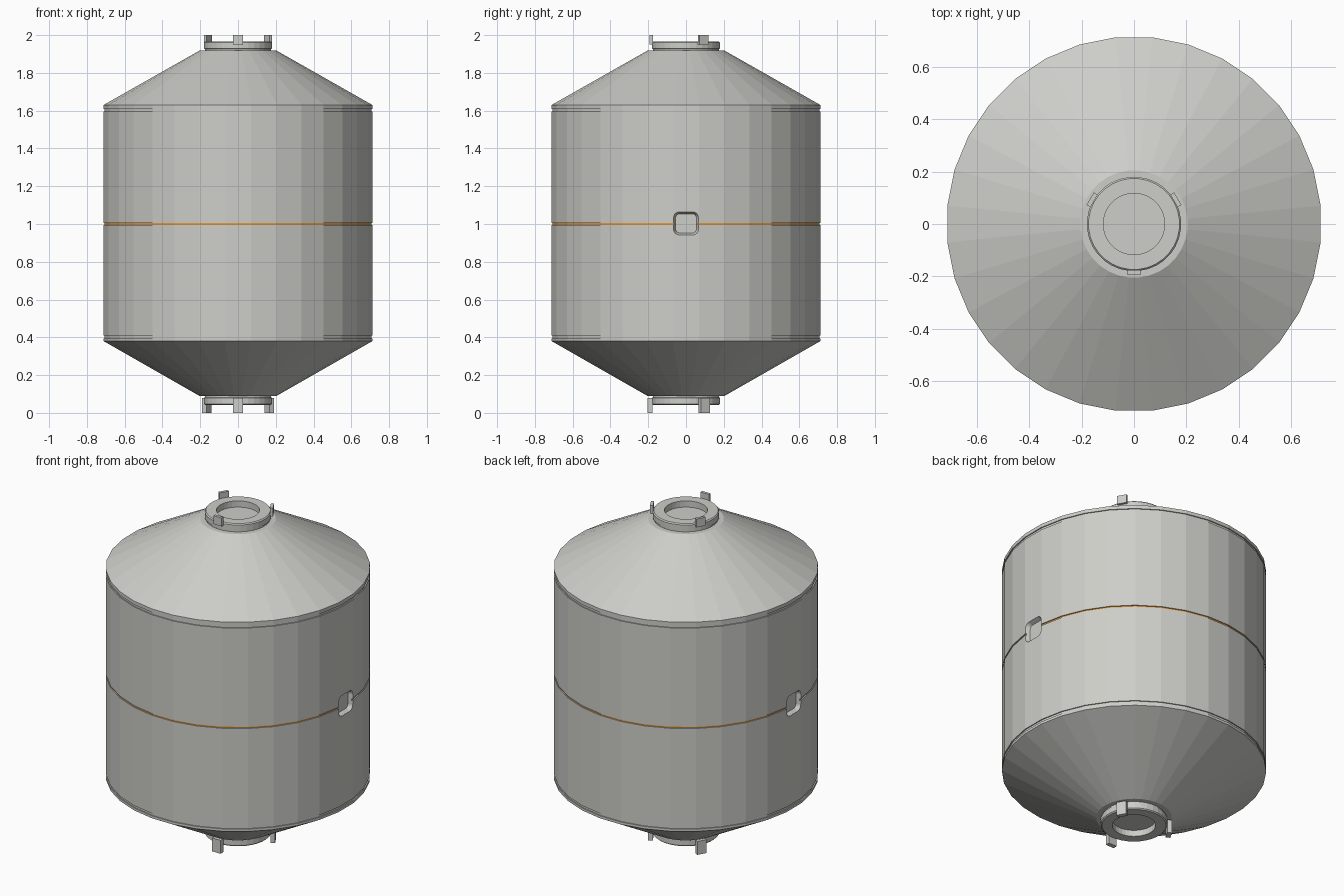
import bpy, bmesh, math
from mathutils import Matrix, Vector

cube = bpy.data.objects.get("Cube")
if cube:
    bpy.data.objects.remove(cube, do_unlink=True)

SIDES = 32
HALF = math.pi / SIDES
FLAT = 0.712                  # distance from axis to a flat of the body
R = FLAT / math.cos(HALF)


def make_material(name, rgb, metallic=0.0):
    mat = bpy.data.materials.new(name)
    mat.use_nodes = True
    mat.diffuse_color = (*rgb, 1)
    mat.node_tree.nodes["Principled BSDF"].inputs["Base Color"].default_value = (*rgb, 1)
    return mat


steel = make_material("light_grey_steel", (0.61, 0.61, 0.58))
orange = make_material("orange_band", (0.80, 0.32, 0.04))


def finish(name, bm, mats):
    bmesh.ops.recalc_face_normals(bm, faces=bm.faces)
    mesh = bpy.data.meshes.new(name)
    bm.to_mesh(mesh)
    bm.free()
    for mat in mats:
        mesh.materials.append(mat)
    obj = bpy.data.objects.new(name, mesh)
    bpy.context.collection.objects.link(obj)
    return obj


def loft(bm, loops):
    """Skin a list of equal point loops and cap both ends."""
    rings = [[bm.verts.new(p) for p in loop] for loop in loops]
    n = len(rings[0])
    for a, b in zip(rings, rings[1:]):
        for i in range(n):
            j = (i + 1) % n
            bm.faces.new((a[i], a[j], b[j], b[i]))
    bm.faces.new(rings[0])
    bm.faces.new(rings[-1])


def lathe(profile):
    bm = bmesh.new()
    angles = [(2 * i + 1) * HALF for i in range(SIDES)]
    loft(bm, [[(r * math.cos(a), r * math.sin(a), z) for a in angles] for r, z in profile])
    return bm


# Tank body: two cones, a cylinder and three shallow seam grooves
def groove(z, half, depth=0.006):
    return [(R, z - half), (R - depth, z - half), (R - depth, z + half), (R, z + half)]


profile = [(0.205, 0.09), (R, 0.38)]
profile += groove(0.402, 0.007) + groove(1.0, 0.005) + groove(1.602, 0.007)
profile += [(R, 1.63), (0.205, 1.918)]
bm = lathe(profile)
for f in bm.faces:
    c = f.calc_center_median()
    if abs(c.z - 1.0) < 0.001:
        f.material_index = 1
body = finish("tank_body", bm, [steel, orange])


# Rounded, tapered recess on each side
def rounded_rect(x, hy, hz, radius, steps=4):
    pts = []
    for q, (sy, sz) in enumerate(((1, 1), (-1, 1), (-1, -1), (1, -1))):
        for k in range(steps + 1):
            a = (q + k / steps) * math.pi / 2
            pts.append((x, sy * (hy - radius) + radius * math.cos(a),
                        1.003 + sz * (hz - radius) + radius * math.sin(a)))
    return pts


for side, label in ((1, "left"), (-1, "right")):
    bm = bmesh.new()
    loft(bm, [rounded_rect(side * (FLAT - 0.025), 0.055, 0.05, 0.02),
              rounded_rect(side * FLAT, 0.066, 0.061, 0.03),
              rounded_rect(side * (FLAT + 0.03), 0.066, 0.061, 0.03)])
    cutter = finish(label + "_recess_cutter", bm, [steel])
    cutter.hide_render = True
    mod = body.modifiers.new("recess", "BOOLEAN")
    mod.operation = "DIFFERENCE"
    mod.solver = "EXACT"
    mod.object = cutter
    bpy.context.view_layer.objects.active = body
    bpy.ops.object.modifier_apply(modifier=mod.name)
    bpy.data.objects.remove(cutter, do_unlink=True)


# Collars with a sunken centre, and three locking tabs on each
def add_port(label, base, up, tab_low, tab_high, tab_in, tab_out):
    heights = [(0.175, -0.005), (0.175, 0.008), (0.18, 0.010), (0.18, 0.043),
               (0.174, 0.049), (0.117, 0.049), (0.117, 0.012)]
    finish(label + "_collar", lathe([(r, base + up * h) for r, h in heights]), [steel])
    for n, angle in enumerate((30, 150, 270), 1):
        bm = bmesh.new()
        size = Vector((tab_out - tab_in, 0.055, tab_high - tab_low))
        bmesh.ops.create_cube(bm, size=1, matrix=Matrix.Diagonal(size).to_4x4())
        bmesh.ops.translate(bm, verts=bm.verts,
                            vec=((tab_in + tab_out) / 2, 0, (tab_low + tab_high) / 2))
        bmesh.ops.rotate(bm, verts=bm.verts, cent=(0, 0, 0),
                         matrix=Matrix.Rotation(math.radians(angle), 3, "Z"))
        finish(f"{label}_tab_{n}", bm, [steel])


add_port("top", 1.918, 1, 1.95, 2.0, 0.176, 0.193)
add_port("bottom", 0.09, -1, 0.0, 0.08, 0.178, 0.204)
